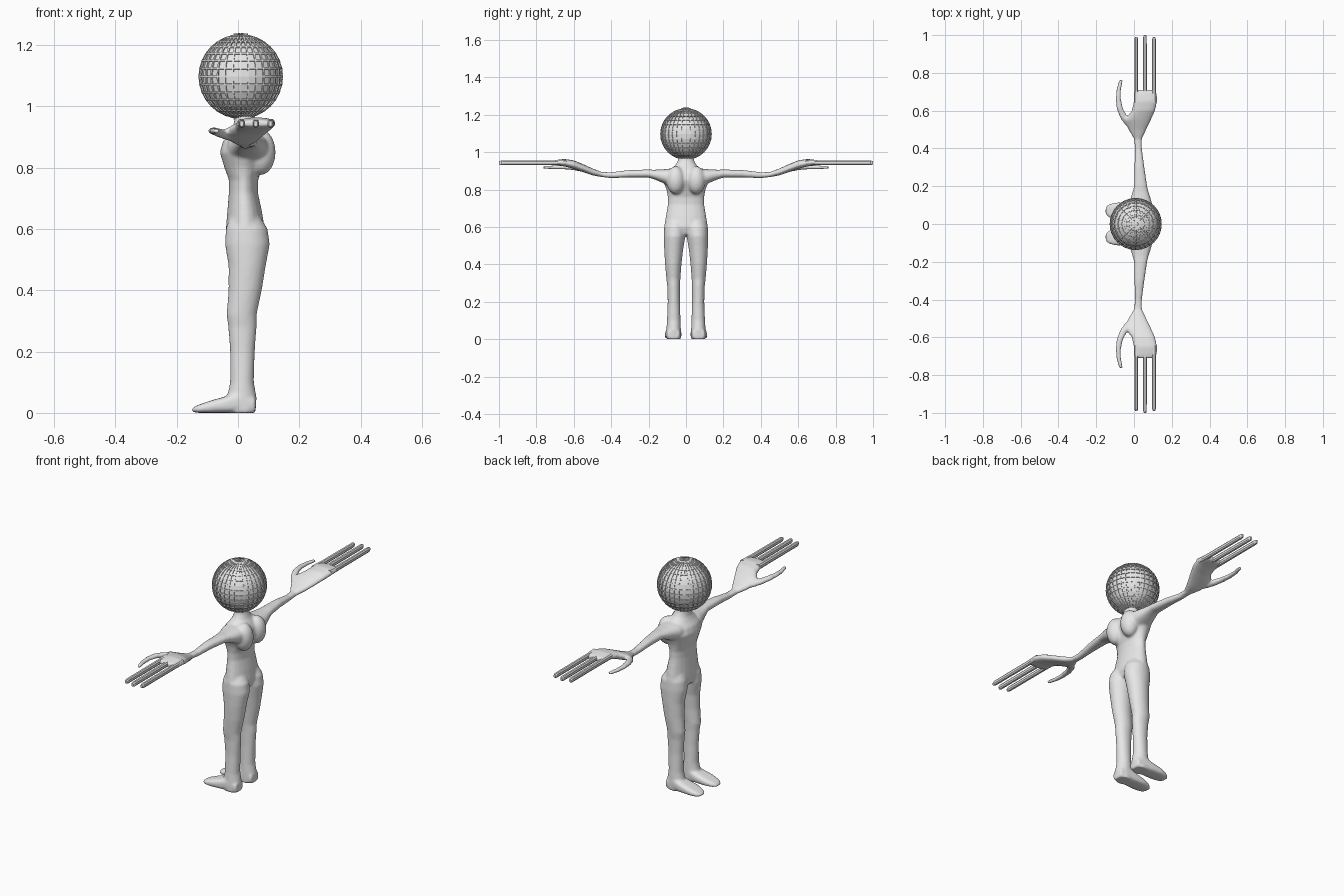
import bpy, bmesh, math
from mathutils import Vector

cube = bpy.data.objects.get("Cube")
if cube:
    bpy.data.objects.remove(cube)

grey = bpy.data.materials.new("plain_grey")
grey.use_nodes = True
grey.diffuse_color = (0.8, 0.8, 0.8, 1)
grey.node_tree.nodes["Principled BSDF"].inputs["Base Color"].default_value = (0.8, 0.8, 0.8, 1)


def loft(bm, axis, sections, side=1, sides=20, power=1.0):
    """Skin rounded sections (position, min, max, min, max) along an axis; side -1 mirrors in y."""
    rings = []
    for pos, u0, u1, v0, v1 in sections:
        ring = []
        for i in range(sides):
            a = math.tau * (i + 0.5) / sides
            c, s = math.cos(a), math.sin(a)
            u = (u0 + u1) / 2 + (u1 - u0) / 2 * math.copysign(abs(c) ** power, c)
            v = (v0 + v1) / 2 + (v1 - v0) / 2 * math.copysign(abs(s) ** power, s)
            x, y, z = {"x": (pos, u, v), "y": (u, pos, v), "z": (u, v, pos)}[axis]
            ring.append(bm.verts.new((x, y * side, z)))
        rings.append(ring)
    faces = [bm.faces.new(rings[0]), bm.faces.new(rings[-1][::-1])]
    for a, b in zip(rings, rings[1:]):
        for i in range(sides):
            j = (i + 1) % sides
            faces.append(bm.faces.new((a[j], a[i], b[i], b[j])))
    bmesh.ops.recalc_face_normals(bm, faces=faces)


def finish(bm, name, smooth):
    mesh = bpy.data.meshes.new(name)
    bm.to_mesh(mesh)
    bm.free()
    mesh.materials.append(grey)
    for p in mesh.polygons:
        p.use_smooth = smooth
    obj = bpy.data.objects.new(name, mesh)
    bpy.context.collection.objects.link(obj)
    return obj


# Torso and neck: height, back-to-front extent, width
torso = [(z, x0, x1, -w, w) for z, x0, x1, w in (
    (.56, -.03, .075, .09), (.60, -.04, .088, .118), (.66, -.035, .078, .108),
    (.72, -.03, .065, .098), (.76, -.03, .066, .098), (.80, -.045, .08, .105),
    (.85, -.06, .10, .125), (.885, -.05, .095, .11), (.91, -.03, .08, .085),
    (.93, -.018, .065, .057), (.955, -.012, .055, .043), (1.0, -.01, .05, .04))]

leg = [
    (0, -.03, .058, .027, .107), (.05, -.036, .061, .027, .105), (.10, -.026, .052, .029, .102),
    (.20, -.026, .055, .032, .098), (.28, -.032, .061, .032, .1), (.32, -.038, .061, .03, .105),
    (.40, -.031, .078, .024, .112), (.48, -.031, .091, .015, .117), (.55, -.043, .104, .003, .119),
    (.60, -.04, .097, 0, .117), (.66, -.02, .06, .01, .09)]

foot = [
    (.057, .035, .1, 0, .05), (0, .026, .108, 0, .07), (-.04, .024, .112, 0, .054),
    (-.09, .024, .114, 0, .04), (-.13, .034, .106, 0, .026), (-.15, .05, .09, .003, .016)]

# Shoulder, arm and palm, running outward
arm = [
    (.04, -.04, .10, .81, .915), (.09, -.035, .10, .82, .912), (.13, -.02, .09, .838, .908),
    (.17, -.008, .077, .855, .906), (.20, 0, .07, .864, .907), (.30, .002, .055, .865, .905),
    (.40, .005, .042, .861, .893), (.45, 0, .042, .867, .894), (.50, -.03, .066, .876, .913),
    (.55, -.05, .09, .893, .936), (.60, -.012, .112, .911, .956), (.65, -.002, .124, .924, .964),
    (.69, -.002, .121, .929, .959), (.71, .008, .112, .934, .954)]

thumb = [
    (.52, -.045, .01, .885, .915), (.56, -.073, -.03, .895, .925), (.61, -.093, -.056, .905, .931),
    (.66, -.098, -.068, .908, .931), (.71, -.094, -.068, .909, .93), (.762, -.08, -.058, .911, .928)]

# Body fused from its parts into one smooth skin
bm = bmesh.new()
loft(bm, "z", torso)
for side in (1, -1):
    loft(bm, "z", leg, side)
    loft(bm, "x", foot, side, power=0.6)
    loft(bm, "y", arm, side, power=0.85)
    loft(bm, "y", thumb, side, sides=10)
    # Shoulder blade
    blade = bmesh.ops.create_uvsphere(bm, u_segments=20, v_segments=12, radius=1)["verts"]
    bmesh.ops.scale(bm, vec=(.05, .05, .075), verts=blade)
    bmesh.ops.translate(bm, vec=(.073, .055 * side, .85), verts=blade)
body = finish(bm, "body", True)
remesh = body.modifiers.new("fuse", "REMESH")
remesh.mode = "VOXEL"
remesh.voxel_size = 0.006
remesh.use_smooth_shade = True
relax = body.modifiers.new("relax", "SMOOTH")
relax.factor = 0.5
relax.iterations = 8

# Three long straight fingers per hand
for label, side in (("left", 1), ("right", -1)):
    for n, (x, tip) in enumerate(((.012, .99), (.058, 1.0), (.106, .99))):
        bm = bmesh.new()
        loft(bm, "y", [(.64, x - .014, x + .014, .93, .96), (.71, x - .011, x + .011, .93, .957),
                       (tip - .01, x - .01, x + .01, .93, .956), (tip, x - .006, x + .006, .934, .952)],
             side, sides=8, power=0.8)
        finish(bm, f"{label}_finger_{n + 1}", False)

# Globe head with a grid of sunken panels
bm = bmesh.new()
bmesh.ops.create_uvsphere(bm, u_segments=32, v_segments=16, radius=.138)
bmesh.ops.inset_individual(bm, faces=bm.faces[:], thickness=.004, depth=0)
panels = [f for f in bm.faces if all(len(e.link_faces) == 2 for e in f.edges)]
bm.faces.ensure_lookup_table()
panels = bm.faces[:32 * 16]
bmesh.ops.inset_individual(bm, faces=panels, thickness=.0008, depth=-.004)
bmesh.ops.translate(bm, vec=(.009, 0, 1.097), verts=bm.verts[:])
finish(bm, "head", False)
